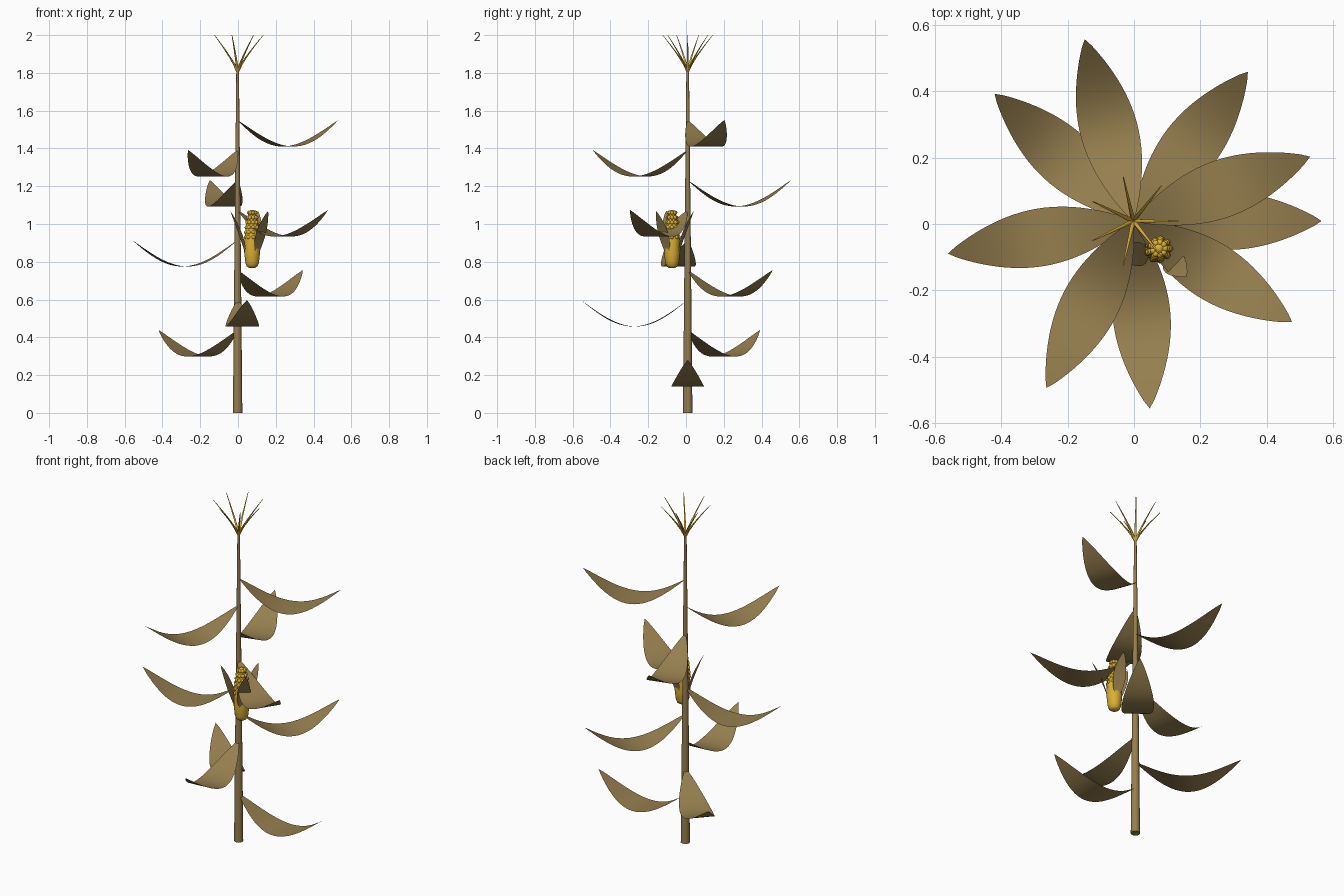
import bpy, bmesh, math
from mathutils import Vector

if "Cube" in bpy.data.objects:
    bpy.data.objects.remove(bpy.data.objects["Cube"])

AX, AY = -0.002, 0.009          # stalk axis
CX, CY = 0.075, -0.074          # ear axis


def material(name, rgb):
    m = bpy.data.materials.new(name)
    m.diffuse_color = (*rgb, 1)
    m.use_nodes = True
    m.node_tree.nodes["Principled BSDF"].inputs["Base Color"].default_value = m.diffuse_color
    return m


LEAF = material("dry_leaf_tan", (0.305, 0.212, 0.078))
GOLD = material("kernel_gold", (0.71, 0.43, 0.035))


def finish(name, bm, mat, angle=60, fix=True):
    if fix:
        bmesh.ops.recalc_face_normals(bm, faces=bm.faces)
    mesh = bpy.data.meshes.new(name)
    bm.to_mesh(mesh)
    bm.free()
    mesh.materials.append(mat)
    ob = bpy.data.objects.new(name, mesh)
    bpy.context.collection.objects.link(ob)
    bpy.context.view_layer.objects.active = ob
    ob.select_set(True)
    bpy.ops.object.shade_smooth_by_angle(angle=math.radians(angle))
    ob.select_set(False)
    return ob


def tube(bm, path, radii, sides):
    """Capped tube of horizontal rings along a rising path."""
    rings = []
    for p, r in zip(path, radii):
        rings.append([bm.verts.new((p[0] + r * math.cos(math.tau * k / sides),
                                    p[1] + r * math.sin(math.tau * k / sides), p[2]))
                      for k in range(sides)])
    for a, b in zip(rings, rings[1:]):
        for k in range(sides):
            j = (k + 1) % sides
            bm.faces.new((a[k], a[j], b[j], b[k]))
    bm.faces.new(rings[0][::-1])
    bm.faces.new(rings[-1])


def blade(name, x, y, heading, profile, half_width, steps=24, across=4):
    """Pointed sheet following profile(t) -> (distance out, height)."""
    out = Vector((math.cos(heading), math.sin(heading), 0))
    side = Vector((-out.y, out.x, 0))
    bm = bmesh.new()
    rows = []
    for i in range(steps + 1):
        t = i / steps
        d, z = profile(t)
        mid = Vector((x, y, z)) + out * d
        w = half_width * max(math.sin(math.pi * t), 0) ** 0.85
        n = 1 if i in (0, steps) else across + 1
        rows.append([bm.verts.new(mid + side * (w * (2 * k / across - 1) if n > 1 else 0))
                     for k in range(n)])
    for a, b in zip(rows, rows[1:]):
        for k in range(across):
            quad = [a[min(k, len(a) - 1)], b[min(k, len(b) - 1)],
                    b[min(k + 1, len(b) - 1)], a[min(k + 1, len(a) - 1)]]
            bm.faces.new(list(dict.fromkeys(quad)))
    bm.normal_update()
    if sum(f.normal.z for f in bm.faces) < 0:
        bmesh.ops.reverse_faces(bm, faces=bm.faces)
    return finish(name, bm, LEAF, 80, fix=False)


# Tapered stalk
bm = bmesh.new()
tube(bm, [(AX, AY, 0), (AX, AY, 0.9), (AX, AY, 1.82)], [0.025, 0.0165, 0.007], 16)
finish("stalk", bm, LEAF)

# Sagging leaves spiralling up the stalk
for i in range(9):
    z0 = 0.28 + i * 0.1588
    blade(f"leaf_{i + 1}", AX, AY, math.radians(137.5 * i),
          lambda t, z0=z0: (0.567 * t, z0 - 0.14 * math.sin(math.pi * t)), 0.087)

# Tassel strands fanning out at the top
bm = bmesh.new()
for i in range(7):
    a = math.tau * i / 7
    path, radii = [], []
    for s in range(6):
        t = s / 5
        d = 0.136 * t ** 1.2
        path.append((AX + d * math.cos(a), AY + d * math.sin(a), 1.805 + 0.195 * t))
        radii.append(0.006 * (1 - t) + 0.0015)
    tube(bm, path, radii, 6)
finish("tassel", bm, GOLD)

# Ear core with a rounded base
core = [(0.017, 0.768), (0.029, 0.776), (0.036, 0.795), (0.042, 0.85), (0.041, 0.92),
        (0.034, 0.99), (0.024, 1.04), (0.016, 1.065), (0.007, 1.075)]
bm = bmesh.new()
tube(bm, [(CX, CY, z) for r, z in core], [r for r, z in core], 20)
finish("ear_core", bm, GOLD)

# Kernel rings on the upper ear
bm = bmesh.new()
RINGS = 6
for i in range(RINGS):
    z = 0.93 + 0.026 * i
    r = 0.036 - 0.018 * (i / (RINGS - 1)) ** 1.6
    for k in range(9):
        a = math.tau * k / 9
        new = bmesh.ops.create_uvsphere(bm, u_segments=10, v_segments=8, radius=0.0105)
        bmesh.ops.translate(bm, verts=new["verts"],
                            vec=(CX + r * math.cos(a), CY + r * math.sin(a), z))
finish("kernels", bm, GOLD)

# Three husk leaves peeling away from the ear
for i in range(3):
    blade(f"husk_{i + 1}", CX, CY, math.radians(-45 + 120 * i),
          lambda t: (0.033 + 0.087 * t ** 1.5, 0.82 + 0.25 * t), 0.037, 12)
